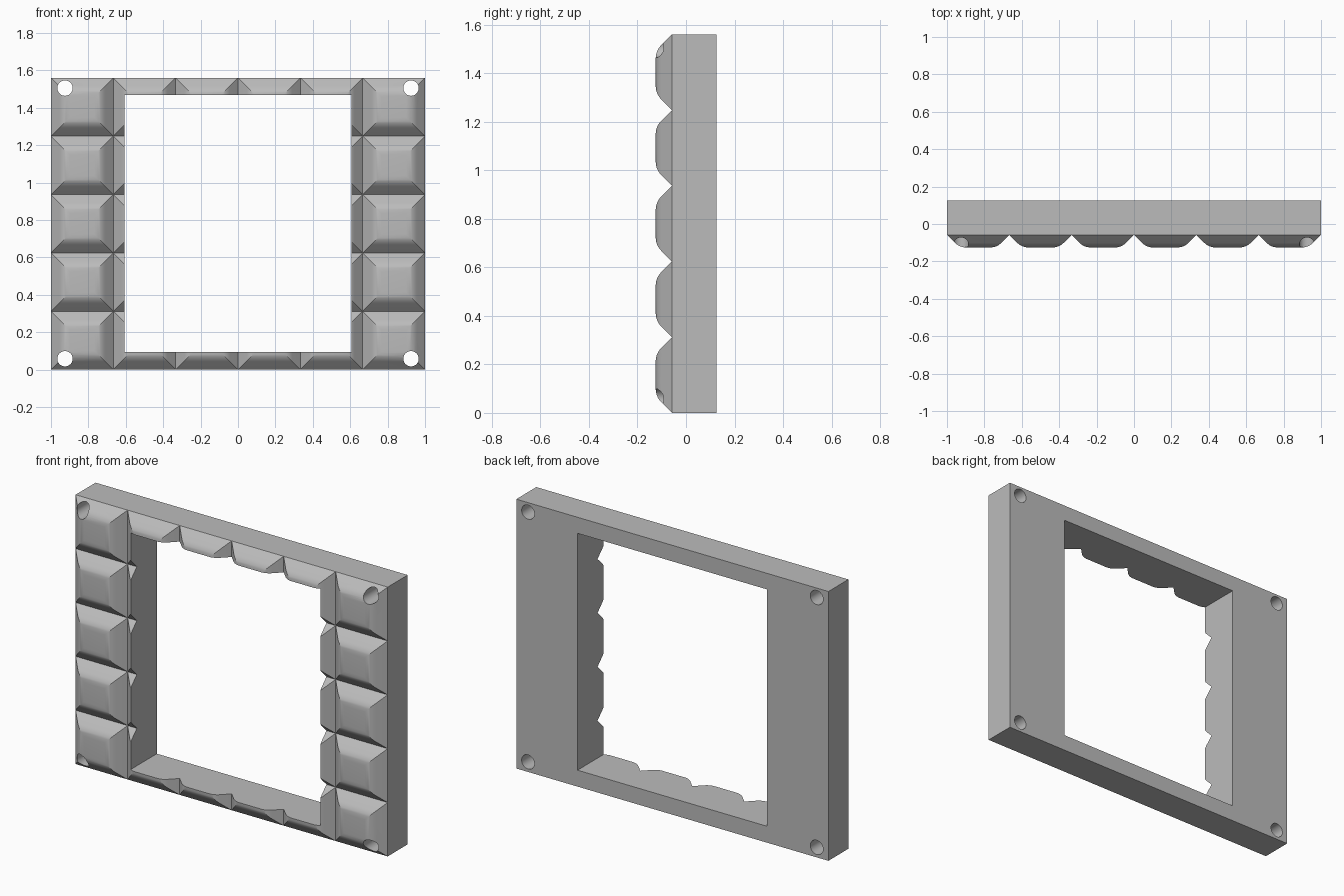
import bpy, bmesh, math
from mathutils import Matrix

if "Cube" in bpy.data.objects:
    bpy.data.objects.remove(bpy.data.objects["Cube"])

W, H = 2.0, 1.56                # outer size
FRONT, BACK = -0.058, 0.125     # groove plane and back plane
PAD = 0.067                     # height of the raised cushions
COLS, ROWS = 6, 5

grey = bpy.data.materials.new("grey")
grey.diffuse_color = (0.5, 0.5, 0.5, 1)
grey.use_nodes = True
grey.node_tree.nodes["Principled BSDF"].inputs["Base Color"].default_value = grey.diffuse_color

# cushion profile: 45 degree slope, then a tangent arc up to the flat top
TAN = 0.033
R = TAN / math.tan(math.radians(22.5))
rings = [(0.0, 0.0)]
for i in range(7):
    a = math.radians(45 * (1 - i / 6))
    rings.append((PAD + TAN - R * math.sin(a), PAD - R * (1 - math.cos(a))))

# panel: grid of cushions, extruded back to a solid
bm = bmesh.new()
cw, ch = W / COLS, H / ROWS
for c in range(COLS):
    for r in range(ROWS):
        x0, z0 = -W / 2 + c * cw, r * ch
        prev = None
        for inset, height in rings:
            y = FRONT - height
            xa, xb, za, zb = x0 + inset, x0 + cw - inset, z0 + inset, z0 + ch - inset
            loop = [bm.verts.new((x, y, z)) for x, z in
                    ((xa, za), (xb, za), (xb, zb), (xa, zb))]
            if prev:
                for k in range(4):
                    n = (k + 1) % 4
                    bm.faces.new((prev[k], prev[n], loop[n], loop[k]))
            prev = loop
        bm.faces.new(prev)
bmesh.ops.remove_doubles(bm, verts=bm.verts, dist=1e-4)
border = [e for e in bm.edges if e.is_boundary]
ext = bmesh.ops.extrude_edge_only(bm, edges=border)["geom"]
for v in ext:
    if isinstance(v, bmesh.types.BMVert):
        v.co.y = BACK
bmesh.ops.holes_fill(bm, edges=[e for e in bm.edges if e.is_boundary], sides=0)
bmesh.ops.recalc_face_normals(bm, faces=bm.faces)
mesh = bpy.data.meshes.new("cushioned_frame")
bm.to_mesh(mesh)
bm.free()
frame = bpy.data.objects.new("cushioned_frame", mesh)
bpy.context.collection.objects.link(frame)
mesh.materials.append(grey)

# cutters: window opening and four corner screw holes
bm = bmesh.new()
z0, z1 = 0.095, 1.467
bmesh.ops.create_cube(bm, size=1, matrix=Matrix.Translation((0, 0, (z0 + z1) / 2))
                      @ Matrix.Diagonal((1.215, 1, z1 - z0, 1)))
for x in (-0.925, 0.925):
    for z in (0.058, H - 0.055):
        bmesh.ops.create_cone(bm, cap_ends=True, segments=40, radius1=0.041,
                              radius2=0.041, depth=1,
                              matrix=Matrix.Translation((x, 0, z))
                              @ Matrix.Rotation(math.pi / 2, 4, 'X'))
cut_mesh = bpy.data.meshes.new("opening_cutter")
bm.to_mesh(cut_mesh)
bm.free()
cut_mesh.materials.append(grey)
cutter = bpy.data.objects.new("opening_cutter", cut_mesh)
bpy.context.collection.objects.link(cutter)
cutter.hide_render = True

mod = frame.modifiers.new("openings", 'BOOLEAN')
mod.operation = 'DIFFERENCE'
mod.solver = 'EXACT'
mod.object = cutter
bpy.context.view_layer.objects.active = frame
frame.select_set(True)
bpy.ops.object.modifier_apply(modifier=mod.name)
bpy.data.objects.remove(cutter)
bpy.ops.object.shade_smooth_by_angle(angle=math.radians(25))
